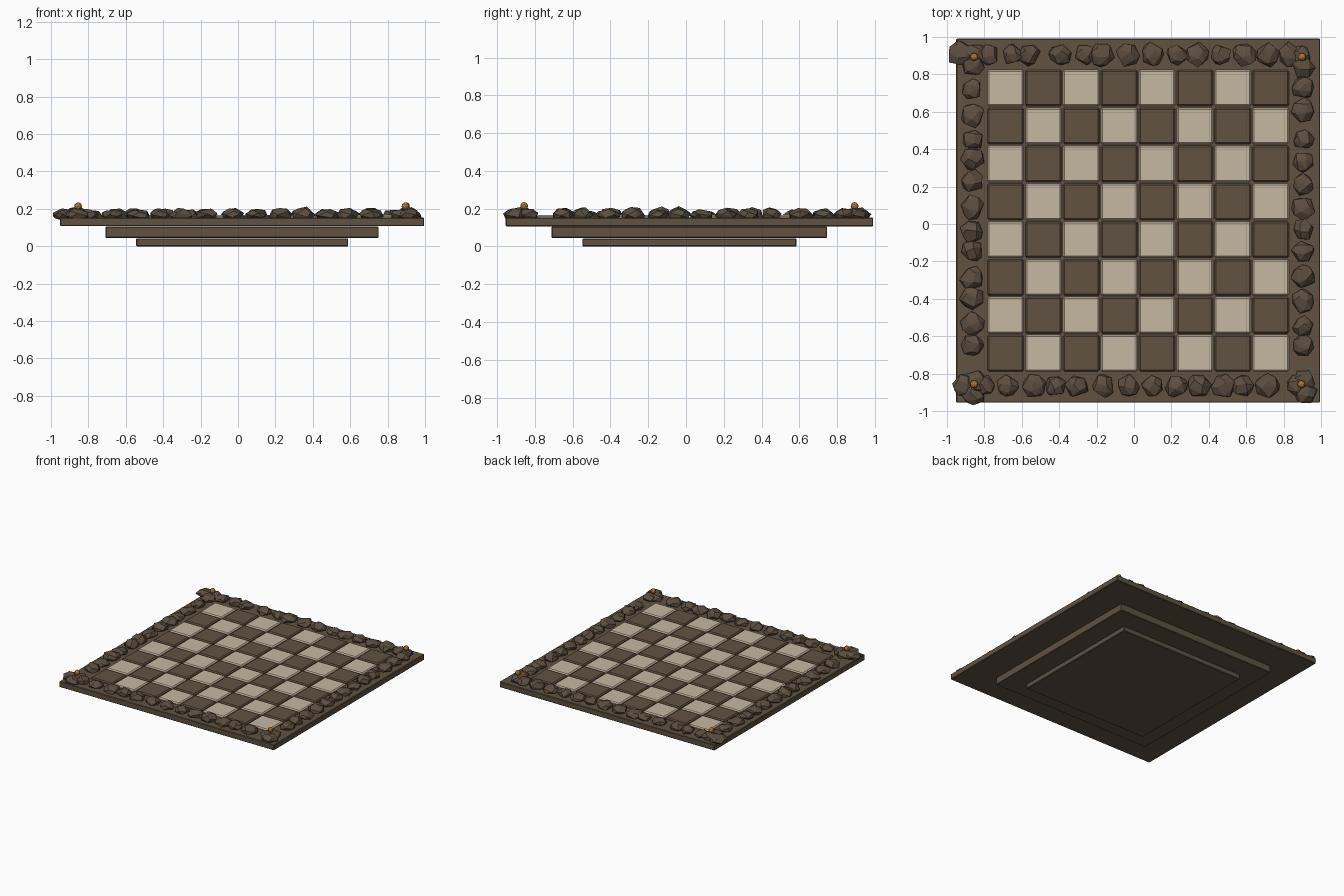
import bpy, bmesh, math, random
from mathutils import Vector

random.seed(7)
cube = bpy.data.objects.get("Cube")
if cube:
    bpy.data.objects.remove(cube, do_unlink=True)


def material(name, rgb):
    m = bpy.data.materials.new(name)
    m.use_nodes = True
    m.diffuse_color = (*rgb, 1)
    m.node_tree.nodes["Principled BSDF"].inputs["Base Color"].default_value = (*rgb, 1)
    return m


BROWN = material("dark brown stone", (0.115, 0.085, 0.053))
ROCK = material("rock brown", (0.105, 0.077, 0.05))
CREAM = material("cream stone", (0.56, 0.48, 0.36))
AMBER = material("amber", (0.45, 0.19, 0.025))


def finish(bm, name, mats):
    me = bpy.data.meshes.new(name)
    bm.to_mesh(me)
    bm.free()
    for m in mats:
        me.materials.append(m)
    ob = bpy.data.objects.new(name, me)
    bpy.context.collection.objects.link(ob)
    return ob


def add_box(bm, lo, hi, mat=0):
    lo, hi = Vector(lo), Vector(hi)
    verts = bmesh.ops.create_cube(bm, size=1)["verts"]
    for v in verts:
        v.co = (lo + hi) / 2 + v.co * (hi - lo)
    for f in {f for v in verts for f in v.link_faces}:
        f.material_index = mat


def bevel(ob, width):
    b = ob.modifiers.new("edge bevel", "BEVEL")
    b.width, b.segments = width, 1


# Stepped base: three square slabs sharing one centre
MID = Vector((0.022, 0.018))
for name, half, z0, z1 in (("foot_slab", 0.567, 0, 0.042),
                           ("middle_slab", 0.73, 0.045, 0.105),
                           ("board_slab", 0.973, 0.107, 0.153)):
    bm = bmesh.new()
    add_box(bm, (MID.x - half, MID.y - half, z0), (MID.x + half, MID.y + half, z1))
    bevel(finish(bm, name, [BROWN]), 0.004)

# Chequered playing tiles
PITCH = 0.2025
bm = bmesh.new()
for i in range(8):
    for j in range(8):
        c = MID + Vector((i - 3.5, j - 3.5)) * PITCH
        h = 0.097
        add_box(bm, (c.x - h, c.y - h, 0.145), (c.x + h, c.y + h, 0.166), (i + j + 1) % 2)
# the front left tile is dark, so even sums use the brown slot
bevel(finish(bm, "board_tiles", [CREAM, BROWN]), 0.008)


def add_rock(bm, x, y, r, top):
    """Chunky faceted boulder: hull of points spread over a flattened ball."""
    n, turn = 17, random.uniform(0, math.tau)
    pts = []
    for k in range(n):
        h = 1 - 2 * (k + 0.5) / n
        a = k * 2.4 + turn + random.uniform(-0.35, 0.35)
        s = math.sqrt(1 - h * h) * random.uniform(0.92, 1.1)
        pts.append(bm.verts.new((x + r * s * math.cos(a), y + r * s * math.sin(a),
                                 0.167 + (top - 0.167) * h * random.uniform(0.85, 1.1))))
    res = bmesh.ops.convex_hull(bm, input=pts)
    inside = [g for g in res["geom_interior"] if isinstance(g, bmesh.types.BMVert)]
    bmesh.ops.delete(bm, geom=inside, context="VERTS")


# Rock border along each edge
LEFT, RIGHT, FRONT, BACK = -0.865, 0.905, -0.865, 0.905
rows = {
    "back_rocks": (-.78, -.65, -.56, -.395, -.26, -.17, -.03, .1, .23, .34, .465, .59, .715, .83),
    "front_rocks": (-.8, -.675, -.53, -.42, -.305, -.165, -.03, .1, .225, .345, .48, .58, .715),
    "left_rocks": (.72, .58, .45, .35, .23, .09, -.04, -.145, -.29, -.395, -.53, -.65),
    "right_rocks": (.73, .61, .45, .33, .21, .085, -.03, -.145, -.28, -.415, -.55, -.65),
}
places = {
    "back_rocks": lambda t: (t, BACK), "front_rocks": lambda t: (t, FRONT),
    "left_rocks": lambda t: (LEFT, t), "right_rocks": lambda t: (RIGHT, t),
}
for name, row in rows.items():
    bm = bmesh.new()
    for t in row:
        x, y = places[name](t)
        add_rock(bm, x, y, random.uniform(0.056, 0.068), random.uniform(0.195, 0.213))
    finish(bm, name, [ROCK])

# Corner rock clusters
bm = bmesh.new()
for x, y, r in ((-.925, .905, .072), (-.86, .85, .06), (-.85, .91, .06),
                (.905, .84, .062), (.89, .9, .055),
                (-.91, -.86, .062), (-.86, -.91, .065), (-.84, -.845, .065),
                (.88, -.86, .065), (.92, -.9, .062), (.91, -.84, .062)):
    add_rock(bm, x, y, r, 0.203)
finish(bm, "corner_rocks", [ROCK])

# Small amber studs on the corners
bm = bmesh.new()
for x, y in ((-.855, .893), (.898, .893), (-.855, -.857), (.895, -.857)):
    s = bmesh.ops.create_icosphere(bm, subdivisions=2, radius=0.021)["verts"]
    bmesh.ops.translate(bm, verts=s, vec=(x, y, 0.214))
finish(bm, "corner_studs", [AMBER])
